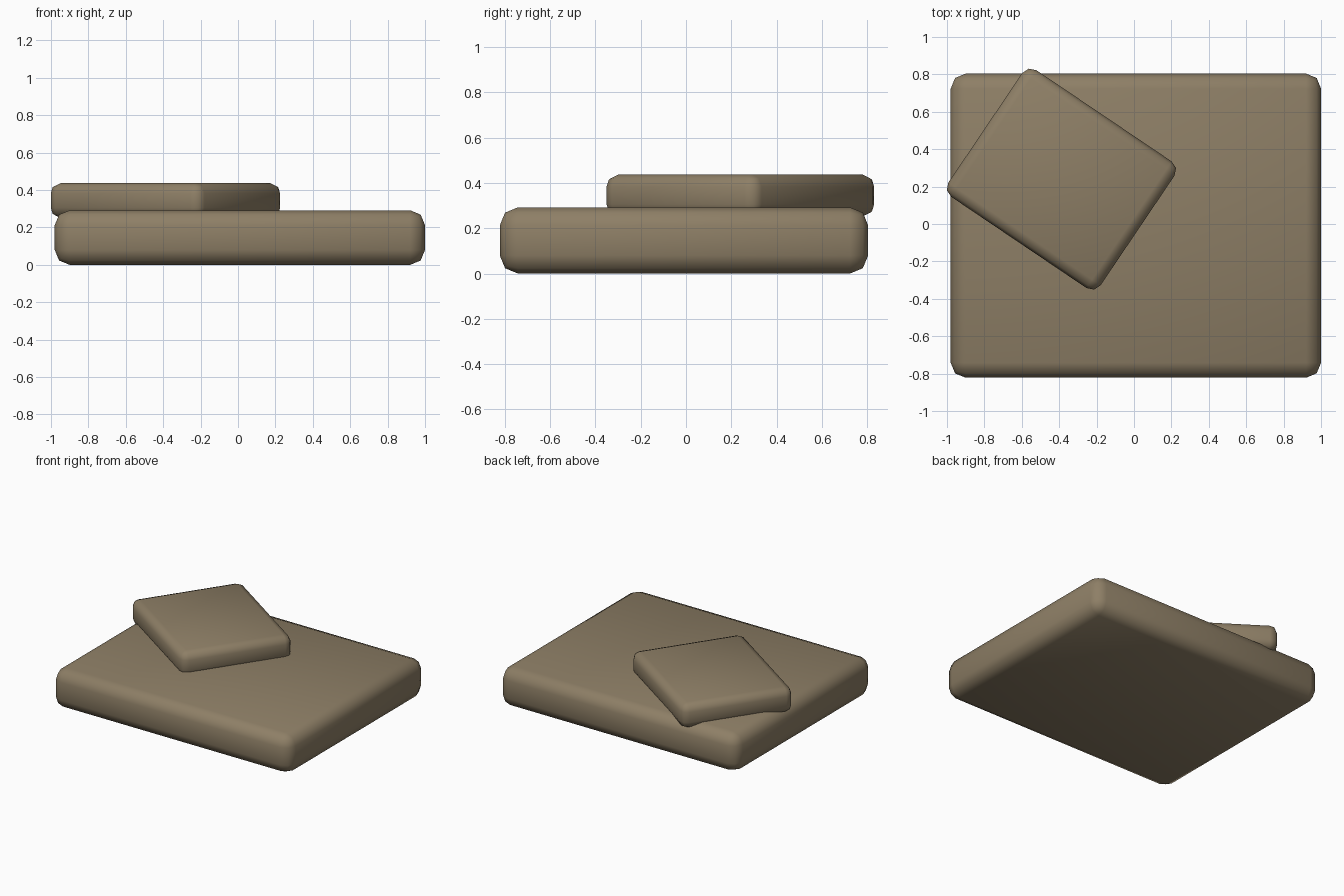
import bpy
import bmesh
import math
from mathutils import Matrix

cube = bpy.data.objects.get("Cube")
if cube:
    bpy.data.objects.remove(cube, do_unlink=True)

# Single earthy stone colour
stone = bpy.data.materials.new("brown_stone")
stone.use_nodes = True
colour = (0.27, 0.212, 0.133, 1.0)
stone.diffuse_color = colour
shader = next(n for n in stone.node_tree.nodes if n.type == 'BSDF_PRINCIPLED')
shader.inputs["Base Color"].default_value = colour
shader.inputs["Roughness"].default_value = 0.9


def rounded_slab(name, size, centre, bevel, turn=0):
    """Box with rounded edges, turned about z by the given degrees."""
    mesh = bpy.data.meshes.new(name)
    bm = bmesh.new()
    bmesh.ops.create_cube(bm, size=1, matrix=Matrix.Diagonal((*size, 1)))
    bmesh.ops.bevel(bm, geom=bm.edges[:], offset=bevel, segments=2,
                    profile=0.5, affect='EDGES')
    for face in bm.faces:
        face.smooth = True
    bm.to_mesh(mesh)
    bm.free()
    mesh.materials.append(stone)
    slab = bpy.data.objects.new(name, mesh)
    slab.location = centre
    slab.rotation_euler.z = math.radians(turn)
    bpy.context.collection.objects.link(slab)
    return slab


# Wide lower slab
rounded_slab("base_slab", (1.98, 1.626, 0.292), (0.01, -0.009, 0.146), 0.08)

# Smaller slab, turned and sunk slightly into the base
rounded_slab("top_slab", (0.982, 0.816, 0.188), (-0.388, 0.24, 0.344), 0.055, -34)
